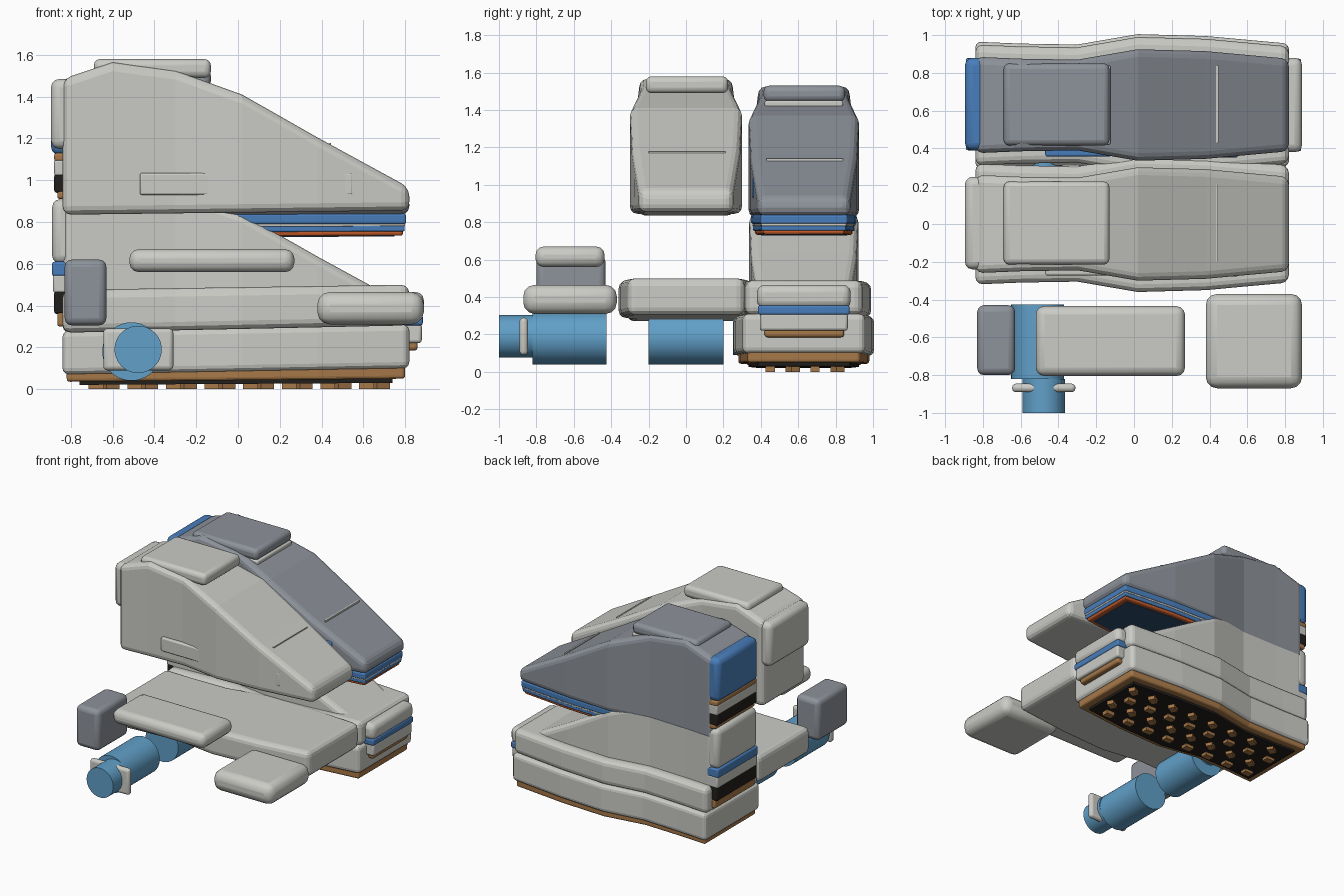
import bpy, bmesh, math
from mathutils import Matrix

if "Cube" in bpy.data.objects:
    bpy.data.objects.remove(bpy.data.objects["Cube"])


def mat(name, r, g, b):
    m = bpy.data.materials.new(name)
    m.diffuse_color = tuple(c ** 2.2 for c in (r, g, b)) + (1,)
    m.use_nodes = True
    m.node_tree.nodes["Principled BSDF"].inputs["Base Color"].default_value = m.diffuse_color
    return m


LIGHT = mat("light_grey", .79, .79, .77)
DARK = mat("slate_grey", .55, .57, .60)
SKY = mat("sky_blue", .38, .62, .78)
BLUE = mat("strong_blue", .29, .49, .73)
BROWN = mat("brown", .65, .47, .29)
BLACK = mat("black", .15, .14, .13)
ORANGE = mat("rust_orange", .76, .36, .18)
NAVY = mat("navy", .19, .30, .43)

# Shared plan outline (x, half width) and hull top profile (x, z)
PLAN = [(-.84, .255), (-.6, .245), (-.3, .24), (.02, .295), (.38, .285), (.82, .245)]
ROOF = [(-.84, 1.485), (-.6, 1.565), (-.3, 1.525), (.02, 1.41), (.38, 1.205), (.82, .965)]
BACK = .63


def line(pts, x):
    """Piecewise linear value at x."""
    for (xa, a), (xb, b) in zip(pts, pts[1:]):
        if x <= xb:
            return a + (b - a) * (x - xa) / (xb - xa)
    return pts[-1][1]


def finish(name, bm, material, bevel, segments=3, smooth=True):
    bmesh.ops.recalc_face_normals(bm, faces=bm.faces)
    me = bpy.data.meshes.new(name)
    bm.to_mesh(me)
    bm.free()
    ob = bpy.data.objects.new(name, me)
    bpy.context.collection.objects.link(ob)
    me.materials.append(material)
    if bevel:
        mod = ob.modifiers.new("round", 'BEVEL')
        mod.width, mod.segments = bevel, segments
        mod.limit_method, mod.angle_limit = 'ANGLE', math.radians(40)
    if smooth:
        bpy.ops.object.select_all(action='DESELECT')
        ob.select_set(True)
        bpy.context.view_layer.objects.active = ob
        bpy.ops.object.shade_smooth_by_angle(angle=math.radians(35))
    return ob


def loft(name, material, cy, grow, bottom, top, bevel, inset=0.0):
    """Slab following the shared plan; bottom and top are (x, z) profiles."""
    bm = bmesh.new()
    rings = []
    for x, w in PLAN:
        h = w + grow
        px = max(-.84 + inset, min(.82 - inset, x))
        zb, zt = line(bottom, x), line(top, x)
        rings.append([bm.verts.new((px, cy + y, z)) for y, z in
                      ((-h, zb), (h, zb), (h, zt), (-h, zt))])
    for a, b in zip(rings, rings[1:]):
        for i in range(4):
            j = (i + 1) % 4
            bm.faces.new((a[i], a[j], b[j], b[i]))
    bm.faces.new(rings[0])
    bm.faces.new(rings[-1])
    return finish(name, bm, material, bevel, smooth=False)


def box(name, material, x0, x1, y0, y1, z0, z1, bevel=.03, turn=0):
    bm = bmesh.new()
    bmesh.ops.create_cube(bm, size=1)
    bmesh.ops.scale(bm, vec=(x1 - x0, y1 - y0, z1 - z0), verts=bm.verts)
    if turn:
        bmesh.ops.rotate(bm, matrix=Matrix.Rotation(turn, 3, 'Z'), verts=bm.verts)
    bmesh.ops.translate(bm, vec=((x0 + x1) / 2, (y0 + y1) / 2, (z0 + z1) / 2), verts=bm.verts)
    return finish(name, bm, material, bevel, smooth=bevel > 0)


def tube(name, x, z, r, y0, y1):
    bm = bmesh.new()
    bmesh.ops.create_cone(bm, cap_ends=True, segments=48, radius1=r, radius2=r, depth=y1 - y0,
                          matrix=Matrix.Translation((x, (y0 + y1) / 2, z))
                          @ Matrix.Rotation(math.pi / 2, 4, 'X'))
    return finish(name, bm, SKY, 0)


def slope(heel, toe):
    return [(-.84, heel), (.82, toe)]


def shift(pts, d):
    return [(x, z + d) for x, z in pts]


# Three wedge hulls
FLOOR = slope(.835, .855)
loft("front_hull", LIGHT, 0, .005, FLOOR, ROOF, .04)
loft("raised_hull", DARK, BACK, 0, shift(FLOOR, -.02), shift(ROOF, -.04), .04)
loft("lower_hull", LIGHT, BACK, -.003, shift(FLOOR, -.57), shift(ROOF, -.57), .04)

# Layered underside of the raised hull
loft("hull_upper_band", BLUE, BACK, -.012, slope(.79, .79), slope(.84, .84), .012, .015)
loft("hull_thin_band", LIGHT, BACK, -.018, slope(.775, .78), slope(.80, .80), .005, .02)
loft("hull_lower_band", BLUE, BACK, -.02, slope(.75, .755), slope(.78, .785), .008, .022)
loft("hull_rim", ORANGE, BACK, -.03, slope(.727, .735), slope(.76, .762), .012, .03)
loft("hull_floor", NAVY, BACK, -.06, slope(.723, .731), slope(.74, .745), 0, .07)

# Wide slabs: free slab in the middle, collar and base at the back
loft("middle_slab", LIGHT, 0, .065, slope(.27, .305), slope(.475, .50), .04)
loft("collar", LIGHT, BACK, .065, slope(.27, .305), slope(.47, .49), .04)
loft("base", LIGHT, BACK, .08, slope(.07, .10), slope(.28, .31), .03)
loft("sole_rim", BROWN, BACK, .055, slope(.035, .05), slope(.09, .12), .015, .02)
loft("sole_panel", BLACK, BACK, -.0, slope(.02, .03), slope(.06, .07), 0, .08)

# Sole lugs, staggered rows
for i in range(8):
    for j in range(4):
        x = -.66 + i * .185 + (.05 if j % 2 else -.02)
        y = BACK - .18 + j * .12
        box("lug", BROWN, x - .035, x + .035, y - .025, y + .025, 0, .04, 0, .5 if j % 2 else 0)

# Roof pads, cross bars and side vents
box("front_roof_pad", LIGHT, -.69, -.13, -.215, .225, 1.49, 1.58, .03)
box("raised_roof_pad", DARK, -.69, -.13, .415, .85, 1.445, 1.53, .03)
box("raised_pad_base", LIGHT, -.66, -.125, .42, .84, 1.415, 1.45, .01)
box("front_cross_bar", LIGHT, .435, .445, -.2, .21, 1.15, 1.178, 0)
box("raised_cross_bar", LIGHT, .435, .447, .43, .84, 1.10, 1.142, 0)
for name, m, cy in (("front", LIGHT, 0), ("raised", BLUE, BACK)):
    box(name + "_rear_vent", m, -.47, -.12, cy - .272, cy - .15, .93, 1.035, .01)
    box(name + "_fore_vent", m, .38, .55, cy - .278, cy - .15, .93, 1.035, .01)

# Heel panels with layered strips below: (name, material, x, z bottom, z top)
box("front_heel_panel", LIGHT, -.895, -.78, -.24, .25, 1.15, 1.485, .04)
heel = [("raised_heel_panel", BLUE, -.895, 1.12, 1.45),
        ("raised_heel_trim", BROWN, -.88, 1.09, 1.13),
        ("raised_heel_light", LIGHT, -.88, 1.02, 1.10),
        ("raised_heel_black", BLACK, -.88, .94, 1.03),
        ("raised_heel_foot", BROWN, -.865, .91, .95),
        ("lower_heel_panel", LIGHT, -.89, .60, .91),
        ("lower_heel_stripe", BLUE, -.89, .54, .61),
        ("lower_heel_light", LIGHT, -.885, .46, .55),
        ("lower_heel_black", BLACK, -.88, .36, .47),
        ("lower_heel_foot", BROWN, -.865, .30, .37)]
for name, m, x, z0, z1 in heel:
    box(name, m, x, -.78, .39, .88, z0, z1, .04 if "panel" in name else .012)

# Layered toe cap
box("toe_cap", LIGHT, .7, .89, .38, .88, .34, .465, .04)
box("toe_stripe", BLUE, .7, .885, .385, .875, .305, .355, .012)
box("toe_lower", LIGHT, .7, .88, .395, .865, .22, .315, .015)
box("toe_foot", BROWN, .7, .86, .42, .845, .185, .23, .015)

# Loose rounded blocks at the front
box("corner_block", LIGHT, .38, .89, -.87, -.37, .31, .465, .06)
box("long_block", LIGHT, -.52, .27, -.805, -.435, .56, .67, .045)
box("upright_block", DARK, -.83, -.63, -.80, -.43, .305, .62, .035)

# Tubes and the cross plate
tube("front_tube", -.51, .18, .14, -.82, -.425)
tube("middle_tube", -.51, .18, .14, -.2, .2)
tube("nozzle", -.478, .19, .113, -1, -.82)
tube("rear_nozzle", -.478, .19, .1, .25, .45)
box("cross_plate", LIGHT, -.645, -.31, -.89, -.845, .09, .29, .02)
